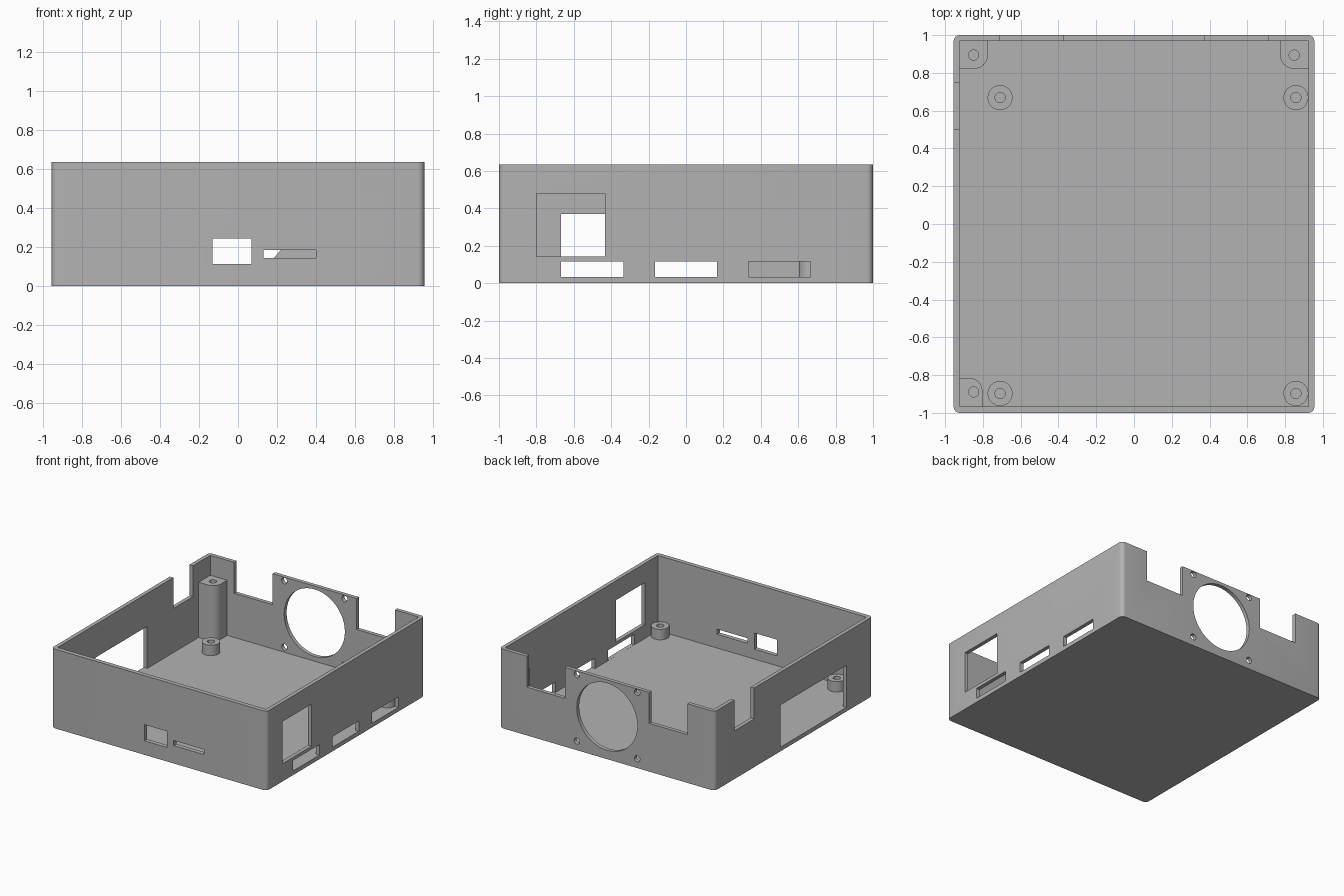
import bpy, bmesh, math
from mathutils import Matrix, Vector

if "Cube" in bpy.data.objects:
    bpy.data.objects.remove(bpy.data.objects["Cube"], do_unlink=True)

grey = bpy.data.materials.new("grey plastic")
grey.use_nodes = True
GREY = (0.45, 0.45, 0.45, 1)
grey.diffuse_color = GREY
grey.node_tree.nodes["Principled BSDF"].inputs["Base Color"].default_value = GREY

HX, HY, H = 0.955, 1.0, 0.635      # outer half sizes and height
IX, IY0, IY1 = 0.924, -0.965, 0.969  # inner wall faces
FLOOR = 0.033


def add_box(bm, x0, x1, y0, y1, z0, z1):
    size = Matrix.Diagonal((x1 - x0, y1 - y0, z1 - z0, 1))
    mid = Matrix.Translation(((x0 + x1) / 2, (y0 + y1) / 2, (z0 + z1) / 2))
    return bmesh.ops.create_cube(bm, size=1, matrix=mid @ size)["verts"]


def add_cylinder(bm, centre, r, depth, axis="z", n=48):
    rot = Matrix.Rotation(math.pi / 2, 4, "X") if axis == "y" else Matrix()
    bmesh.ops.create_cone(bm, cap_ends=True, segments=n, radius1=r, radius2=r,
                          depth=depth, matrix=Matrix.Translation(centre) @ rot)


def make(name, bm):
    bmesh.ops.recalc_face_normals(bm, faces=bm.faces)
    me = bpy.data.meshes.new(name)
    bm.to_mesh(me)
    bm.free()
    me.materials.append(grey)
    ob = bpy.data.objects.new(name, me)
    bpy.context.collection.objects.link(ob)
    return ob


def activate(ob):
    bpy.ops.object.select_all(action="DESELECT")
    ob.select_set(True)
    bpy.context.view_layer.objects.active = ob


def cut(ob, bm):
    """Subtract the cutter mesh and remove the cutter."""
    cutter = make("cutter", bm)
    cutter.hide_render = True
    mod = ob.modifiers.new("cut", "BOOLEAN")
    mod.operation, mod.solver, mod.object = "DIFFERENCE", "EXACT", cutter
    activate(ob)
    bpy.ops.object.modifier_apply(modifier=mod.name)
    bpy.data.objects.remove(cutter, do_unlink=True)


def smooth(ob):
    activate(ob)
    bpy.ops.object.shade_smooth_by_angle(angle=math.radians(30))


# Case: block with rounded vertical edges, hollowed from above
bm = bmesh.new()
add_box(bm, -HX, HX, -HY, HY, 0, H)
upright = [e for e in bm.edges if abs(e.verts[0].co.z - e.verts[1].co.z) > 0.1]
bmesh.ops.bevel(bm, geom=upright, offset=0.033, segments=6, profile=0.5, affect="EDGES")
case = make("case", bm)
bm = bmesh.new()
add_box(bm, -IX, IX, IY0, IY1, FLOOR, H + 0.2)
cut(case, bm)

# Wall openings
bm = bmesh.new()
LOW = FLOOR + 0.0005
for y in (-0.667, -0.167, 0.333):                              # right wall slots
    add_box(bm, 0.9, 1.0, y, y + 0.333, LOW, 0.117)
add_box(bm, 0.9, 1.0, -0.8, -0.433, 0.143, 0.48)               # right wall window
add_box(bm, -1.0, -0.9, -0.667, 0.17, LOW, 0.37)               # opposite wide opening
add_box(bm, -1.0, -0.9, 0.5, 0.75, 0.387, 0.8)                 # opposite wall notch
add_box(bm, -0.13, 0.07, -1.05, -0.94, 0.112, 0.242)           # front port
add_box(bm, 0.13, 0.4, -1.05, -0.94, 0.143, 0.184)             # front slot
for s in (-1, 1):                                              # back wall notches
    add_box(bm, *sorted((s * 0.373, s * 0.712)), 0.94, 1.05, 0.387, 0.8)
FAN_Z = 0.34
add_cylinder(bm, (0, 1, FAN_Z), 0.269, 0.15, "y", 72)          # fan hole
for sx in (-1, 1):                                             # fan screw holes
    for sz in (-1, 1):
        add_cylinder(bm, (sx * 0.267, 1, FAN_Z + sz * 0.266), 0.025, 0.15, "y", 24)
cut(case, bm)
smooth(case)

# Corner screw posts: inner corner rounded, blind hole in the top
POST_TOP = 0.475


def corner_post(name, sx, sy, inner_x, inner_y, hole, r=0.072):
    pts = [(0.94, 0.98), (0.94, inner_y)]
    for i in range(11):
        a = math.radians(90 * i / 10)
        pts.append((inner_x + r - r * math.sin(a), inner_y + r - r * math.cos(a)))
    pts.append((inner_x, 0.98))
    bm = bmesh.new()
    face = bm.faces.new([bm.verts.new((sx * x, sy * y, 0.015)) for x, y in pts])
    top = bmesh.ops.extrude_face_region(bm, geom=[face])["geom"]
    bmesh.ops.translate(bm, vec=Vector((0, 0, POST_TOP - 0.015)),
                        verts=[v for v in top if isinstance(v, bmesh.types.BMVert)])
    ob = make(name, bm)
    bm = bmesh.new()
    add_cylinder(bm, (hole[0], hole[1], POST_TOP), 0.027, 0.5, n=24)
    cut(ob, bm)
    smooth(ob)


corner_post("back_post_minus_x", -1, 1, 0.774, 0.822, (-0.849, 0.894))
corner_post("back_post_plus_x", 1, 1, 0.774, 0.822, (0.848, 0.894))
corner_post("front_post_minus_x", -1, -1, 0.802, 0.814, (-0.849, -0.889))

# Board standoffs
for x, xn in ((-0.709, "minus_x"), (0.857, "plus_x")):
    for y, yn in ((-0.897, "front"), (0.669, "back")):
        bm = bmesh.new()
        add_cylinder(bm, (x, y, 0.066), 0.066, 0.102)
        ob = make(f"{yn}_standoff_{xn}", bm)
        bm = bmesh.new()
        add_cylinder(bm, (x, y, 0.134), 0.027, 0.2, n=24)
        cut(ob, bm)
        smooth(ob)
